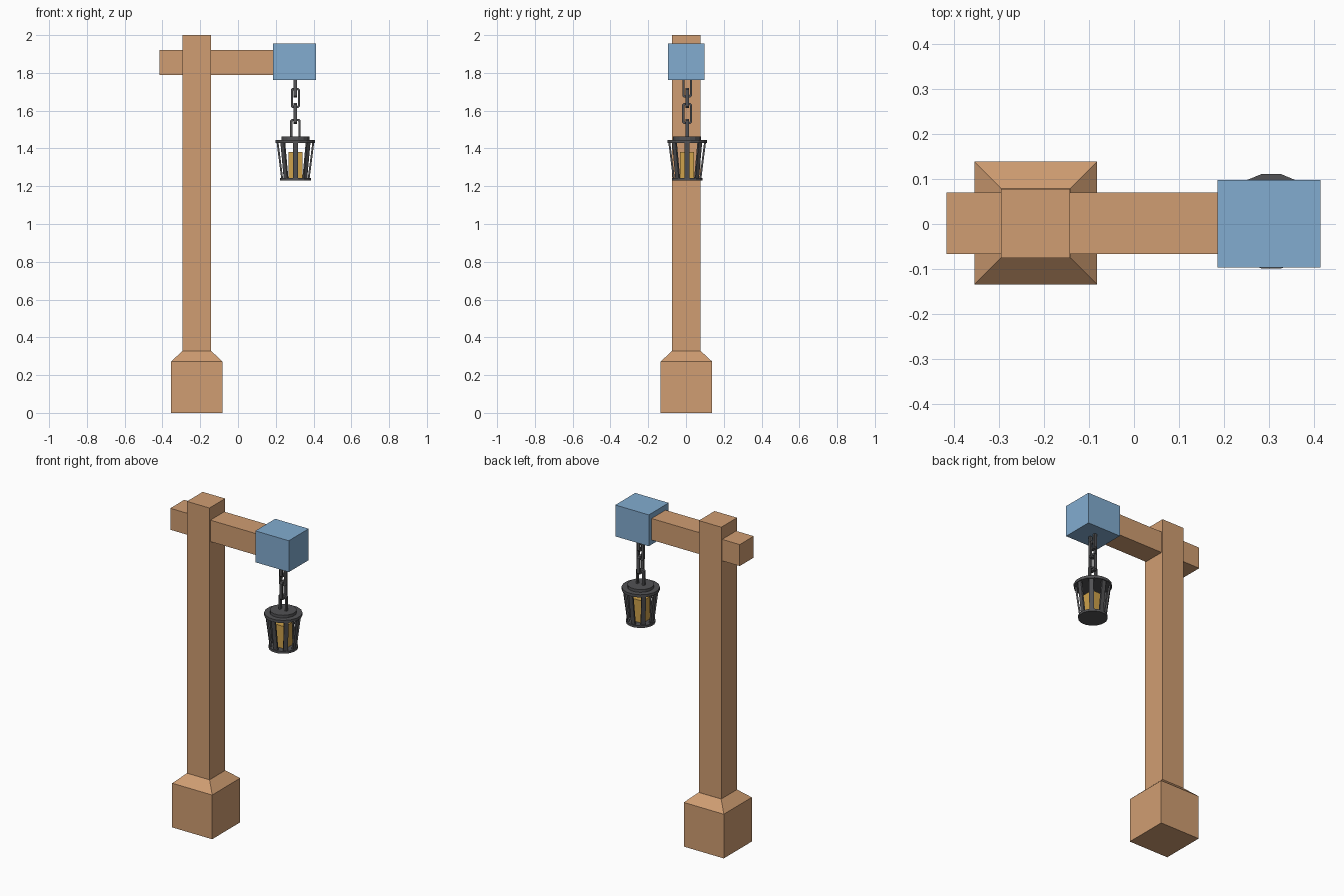
import bpy, bmesh, math
from mathutils import Matrix, Vector

default = bpy.data.objects.get("Cube")
if default:
    bpy.data.objects.remove(default, do_unlink=True)


def material(name, rgb):
    m = bpy.data.materials.new(name)
    m.use_nodes = True
    m.diffuse_color = (*rgb, 1)
    m.node_tree.nodes["Principled BSDF"].inputs["Base Color"].default_value = (*rgb, 1)
    return m


wood = material("warm_wood", (0.63, 0.34, 0.168))
blue = material("blue_cap", (0.223, 0.413, 0.631))
iron = material("dark_iron", (0.085, 0.085, 0.09))
gold = material("candle_gold", (0.62, 0.36, 0.07))


def finish(name, bm, mat):
    bmesh.ops.recalc_face_normals(bm, faces=bm.faces)
    mesh = bpy.data.meshes.new(name)
    bm.to_mesh(mesh)
    bm.free()
    mesh.materials.append(mat)
    ob = bpy.data.objects.new(name, mesh)
    bpy.context.collection.objects.link(ob)
    return ob


def box(name, low, high, mat):
    low, high = Vector(low), Vector(high)
    bm = bmesh.new()
    bmesh.ops.create_cube(bm, size=1)
    bmesh.ops.scale(bm, vec=high - low, verts=bm.verts)
    bmesh.ops.translate(bm, vec=(low + high) / 2, verts=bm.verts)
    return finish(name, bm, mat)


def lathe(name, centre, profile, sides, mat, turn=0):
    """Stack of polygon rings given as (radius, height), closed at both ends."""
    bm = bmesh.new()
    rings = []
    for r, z in profile:
        angles = [turn + math.tau * i / sides for i in range(sides)]
        rings.append([bm.verts.new((centre[0] + r * math.cos(a),
                                    centre[1] + r * math.sin(a), z)) for a in angles])
    for a, b in zip(rings, rings[1:]):
        for i in range(sides):
            j = (i + 1) % sides
            bm.faces.new((a[i], a[j], b[j], b[i]))
    bm.faces.new(rings[0])
    bm.faces.new(rings[-1])
    return finish(name, bm, mat)


def chain_link(name, centre, width, height, turned):
    """Rectangular link with clipped corners and a square section."""
    bar, depth, clip = 0.011, 0.018, 0.008

    def outline(w, h, c):
        quarter = [(w, h - c), (w - c, h)]
        pts = []
        for sx, sz in ((1, 1), (-1, 1), (-1, -1), (1, -1)):
            corner = [(sx * x, sz * z) for x, z in quarter]
            pts += corner if sx * sz > 0 else corner[::-1]
        return pts

    outer = outline(width / 2, height / 2, clip)
    inner = outline(width / 2 - bar, height / 2 - bar, clip / 2)
    bm = bmesh.new()
    loops = [[bm.verts.new((x, y, z)) for x, z in pts]
             for pts, y in ((outer, -depth / 2), (outer, depth / 2),
                            (inner, depth / 2), (inner, -depth / 2))]
    for k in range(4):
        a, b = loops[k], loops[(k + 1) % 4]
        for i in range(8):
            j = (i + 1) % 8
            bm.faces.new((a[i], a[j], b[j], b[i]))
    spin = Matrix.Rotation(math.pi / 2 if turned else 0, 4, 'Z')
    bmesh.ops.transform(bm, matrix=Matrix.Translation(centre) @ spin, verts=bm.verts)
    return finish(name, bm, iron)


# Wooden frame
root2 = math.sqrt(2)
lathe("post_base", (-0.218, 0.002),
      [(0.136 * root2, 0), (0.136 * root2, 0.272), (0.077 * root2, 0.327)],
      4, wood, math.pi / 4)
box("post", (-0.295, -0.075, 0.3), (-0.142, 0.078, 2), wood)
box("beam", (-0.415, -0.066, 1.79), (0.2, 0.07, 1.922), wood)
box("beam_cap", (0.185, -0.096, 1.762), (0.413, 0.098, 1.955), blue)

# Chain of alternating links
X, Y = 0.304, 0.006
for i, (z, w, h) in enumerate([(1.73, 0.05, 0.12), (1.667, 0.048, 0.106),
                               (1.585, 0.052, 0.11), (1.503, 0.055, 0.106)]):
    chain_link(f"chain_link_{i + 1}", (X, Y, z), w, h, i % 2 == 0)

# Lantern lid, floor and candle
lathe("lantern_lid", (X, Y), [(0.107, 1.429), (0.107, 1.446)], 16, iron, math.pi / 16)
lathe("lantern_lid_top", (X, Y), [(0.075, 1.44), (0.075, 1.463)], 16, iron, math.pi / 16)
lathe("lantern_floor", (X, Y), [(0.083, 1.23), (0.083, 1.244)], 16, iron, math.pi / 16)
box("candle", (X - 0.037, Y - 0.037, 1.24), (X + 0.037, Y + 0.037, 1.381), gold)

# Eight flat bars leaning outward
for i in range(8):
    bm = bmesh.new()
    bmesh.ops.create_cube(bm, size=1)
    for v in bm.verts:
        radius = 0.095 if v.co.z > 0 else 0.07
        v.co = (radius + v.co.x * 0.01, v.co.y * 0.026, 1.337 + v.co.z * 0.196)
    bmesh.ops.transform(bm, verts=bm.verts, matrix=Matrix.Translation((X, Y, 0))
                        @ Matrix.Rotation(i * math.pi / 4, 4, 'Z'))
    finish(f"lantern_bar_{i + 1}", bm, iron)
